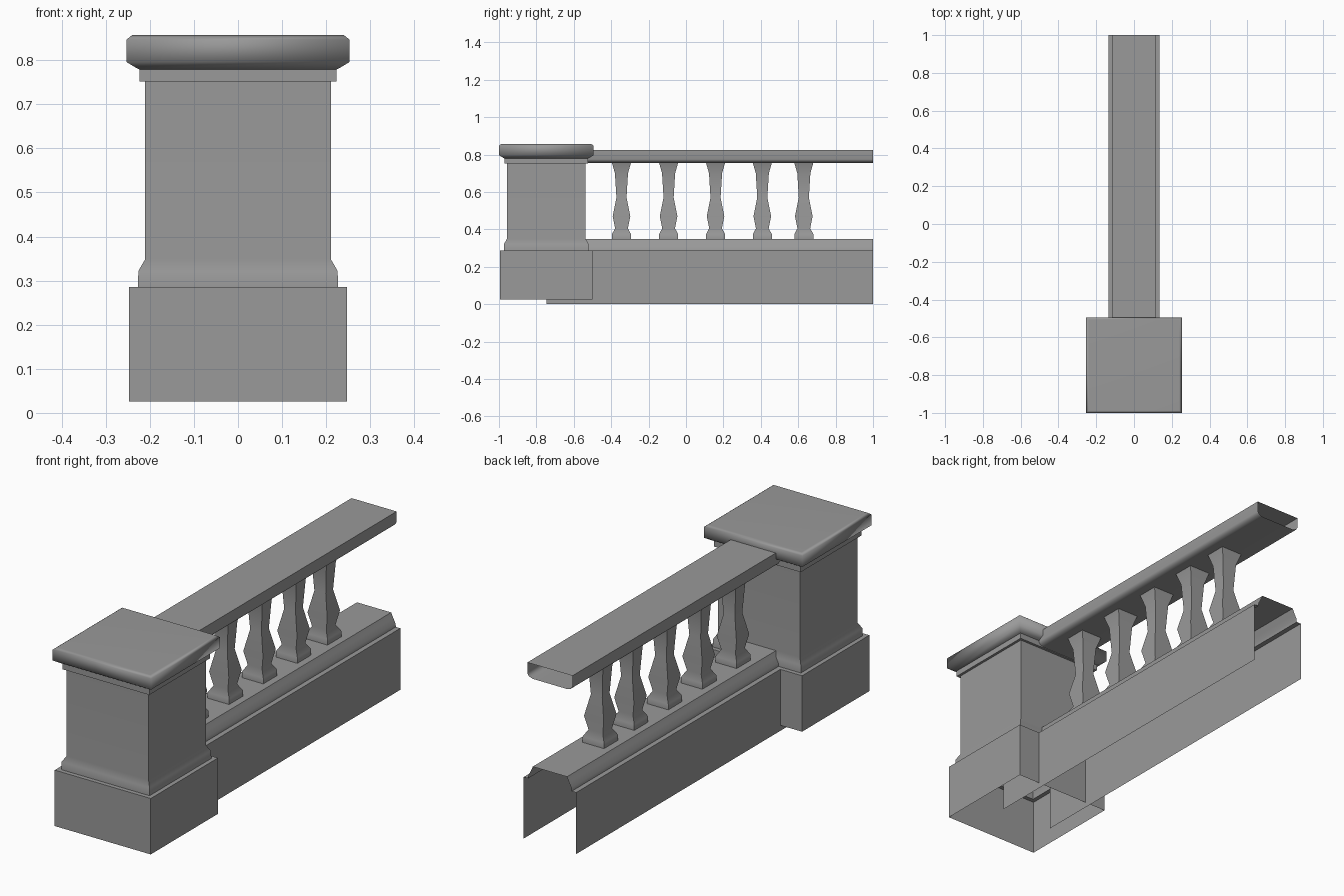
import bpy, bmesh, math

if "Cube" in bpy.data.objects:
    bpy.data.objects.remove(bpy.data.objects["Cube"])

# Dark grey stone
stone = bpy.data.materials.new("stone")
stone.diffuse_color = (0.32, 0.32, 0.32, 1)
stone.use_nodes = True
stone.node_tree.nodes["Principled BSDF"].inputs["Base Color"].default_value = stone.diffuse_color


def finish(name, bm):
    """Turn a bmesh into a named object, smooth across shallow angles only."""
    bmesh.ops.recalc_face_normals(bm, faces=bm.faces)
    mesh = bpy.data.meshes.new(name)
    bm.to_mesh(mesh)
    bm.free()
    mesh.materials.append(stone)
    ob = bpy.data.objects.new(name, mesh)
    bpy.context.collection.objects.link(ob)
    bpy.ops.object.select_all(action='DESELECT')
    ob.select_set(True)
    bpy.context.view_layer.objects.active = ob
    bpy.ops.object.shade_smooth_by_angle(angle=math.radians(65))
    # Large faces stay flat, small bevel faces blend
    weighted = ob.modifiers.new("weighted", 'WEIGHTED_NORMAL')
    weighted.keep_sharp = True
    return ob


def square_loft(name, profile, x, y, stretch=1.0, cap_top=False):
    """Stack square rings given as (half width, z)."""
    bm = bmesh.new()
    rings = [[bm.verts.new((x + sx * h * stretch, y + sy * h, z))
              for sx, sy in ((-1, -1), (1, -1), (1, 1), (-1, 1))]
             for h, z in profile]
    for a, b in zip(rings, rings[1:]):
        for i in range(4):
            j = (i + 1) % 4
            bm.faces.new((a[i], a[j], b[j], b[i]))
    if cap_top:
        bm.faces.new(rings[-1])
    return finish(name, bm)


def long_run(name, half, y0, y1, closed=False):
    """Mirror a half section of (x, z) and run it along y with open ends."""
    section = half + [(-x, z) for x, z in reversed(half)]
    bm = bmesh.new()
    a = [bm.verts.new((x, y0, z)) for x, z in section]
    b = [bm.verts.new((x, y1, z)) for x, z in section]
    n = len(section)
    for i in range(n if closed else n - 1):
        j = (i + 1) % n
        bm.faces.new((a[i], a[j], b[j], b[i]))
    return finish(name, bm)


# Pillar with plinth, shaft and moulded cap
square_loft("pillar", [
    (0.247, 0.026), (0.247, 0.286), (0.227, 0.286), (0.226, 0.322),
    (0.211, 0.348), (0.211, 0.752), (0.223, 0.752),
    (0.223, 0.779), (0.228, 0.781), (0.253, 0.796), (0.253, 0.847),
    (0.240, 0.857)], 0, -0.747, cap_top=True)

# Low wall, a hollow shell with moulded top
long_run("low_wall", [
    (0.135, 0.0), (0.135, 0.286), (0.112, 0.286), (0.110, 0.302),
    (0.098, 0.325), (0.088, 0.347)], -0.747, 1.0)

# Handrail, rounded in towards its underside
long_run("handrail", [
    (0.088, 0.755), (0.107, 0.761), (0.116, 0.775), (0.116, 0.824)],
    -0.747, 1.0, closed=True)

# Balusters
baluster = [(0.051, 0.345), (0.051, 0.374), (0.034, 0.405), (0.047, 0.470),
            (0.027, 0.570), (0.035, 0.700), (0.051, 0.756)]
for k, y in enumerate((-0.345, -0.093, 0.158, 0.408, 0.63)):
    square_loft(f"baluster_{k + 1}", baluster, 0, y, stretch=1.08)
